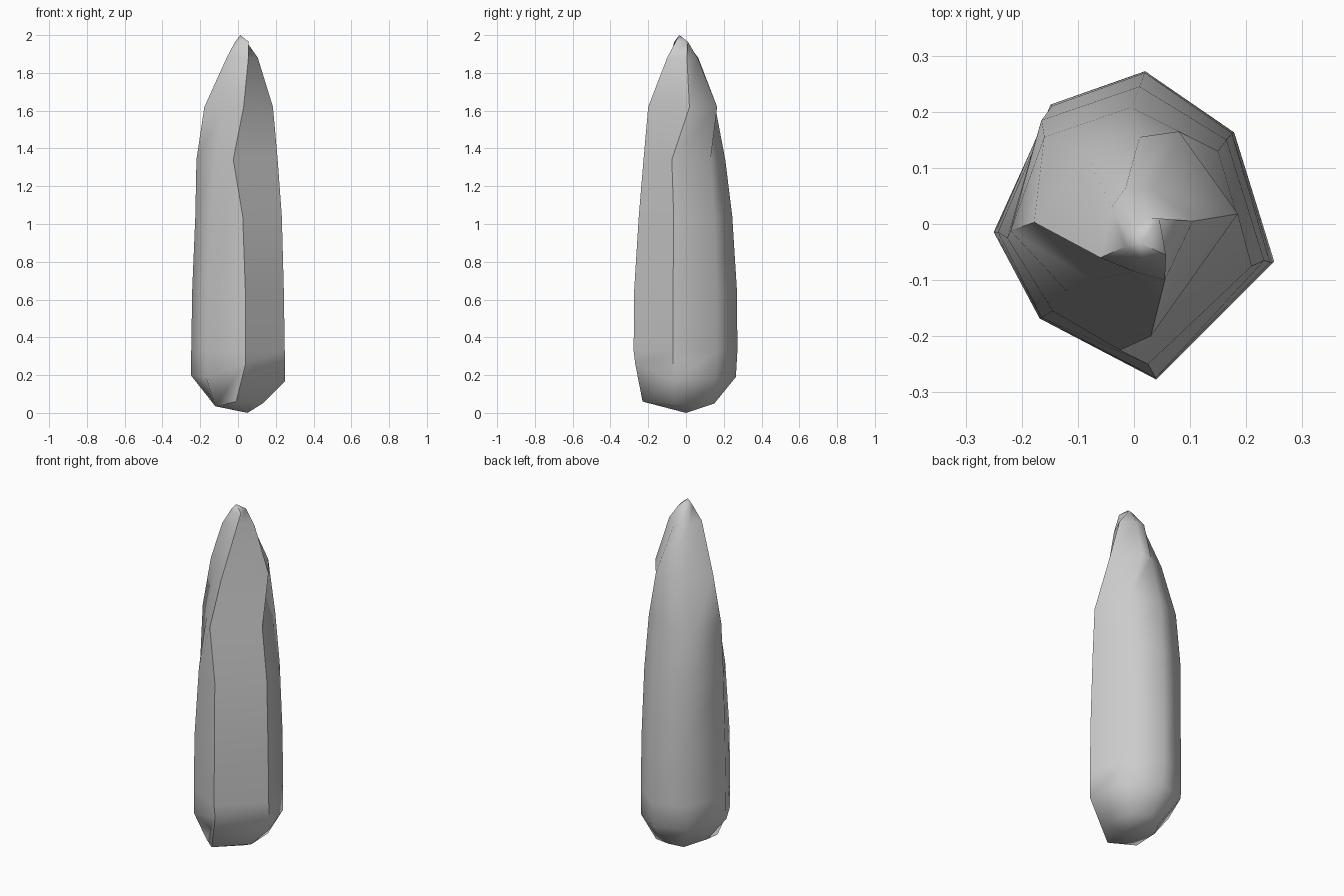
import bpy, bmesh

if "Cube" in bpy.data.objects:
    bpy.data.objects.remove(bpy.data.objects["Cube"])

# seven ridges, counter-clockwise from the front one
SECTION = [(.04, -.28), (.25, -.07), (.18, .165), (.02, .275),
           (-.15, .215), (-.25, -.015), (-.17, -.17)]


def shaft(z, sx, sy, lift=None):
    return [(x * sx, y * sy, z + (lift[i] if lift else 0)) for i, (x, y) in enumerate(SECTION)]


def ring(z, *pts):
    return [(x, y, z) for x, y in pts]


rings = [
    # chipped base
    [(-.01, -.23, .06), (.13, -.06, .05), (.11, .12, .04), (.01, .15, .05),
     (-.07, .12, .04), (-.14, .0, .06), (-.12, -.12, .035)],
    # long shaft
    shaft(.19, 1, .96, [.07, -.02, -.01, 0, 0, .01, 0]),
    shaft(.33, .99, .99),
    shaft(.65, .97, .98),
    ring(1.04, (.025, -.25), (.232, -.065), (.165, .15), (.01, .245),
         (-.165, .185), (-.226, -.025), (-.145, -.155)),
    # tapering crown
    ring(1.34, (-.025, -.225), (.21, -.075), (.15, .13), (-.005, .208),
         (-.16, .155), (-.22, -.012), (-.12, -.12)),
    ring(1.62, (.03, -.2), (.185, .018), (.08, .165), (.01, .155),
         (-.085, .125), (-.178, .003), (-.075, -.1)),
    ring(1.88, (.055, -.1), (.105, .005), (.035, .06), (-.015, .065),
         (-.04, .03), (-.06, -.06), (.0, -.085)),
    ring(1.965, (.057, -.055), (.045, .01), (.03, .01), (.005, .0),
         (-.01, -.015), (-.015, -.04), (.015, -.062)),
]

bm = bmesh.new()
loops = [[bm.verts.new(p) for p in r] for r in rings]
n = len(SECTION)
for a, b in zip(loops, loops[1:]):
    for i in range(n):
        j = (i + 1) % n
        bm.faces.new((a[i], a[j], b[j], b[i]))
# pointed ends
foot, tip = bm.verts.new((.05, 0, 0)), bm.verts.new((.012, -.035, 2))
for i in range(n):
    j = (i + 1) % n
    bm.faces.new((loops[0][j], loops[0][i], foot))
    bm.faces.new((loops[-1][i], loops[-1][j], tip))
bmesh.ops.recalc_face_normals(bm, faces=bm.faces)

mesh = bpy.data.meshes.new("rock_pillar")
bm.to_mesh(mesh)
bm.free()
rock = bpy.data.objects.new("rock_pillar", mesh)
bpy.context.collection.objects.link(rock)
bpy.context.view_layer.objects.active = rock
rock.select_set(True)
bpy.ops.object.shade_smooth_by_angle(angle=1.0)
